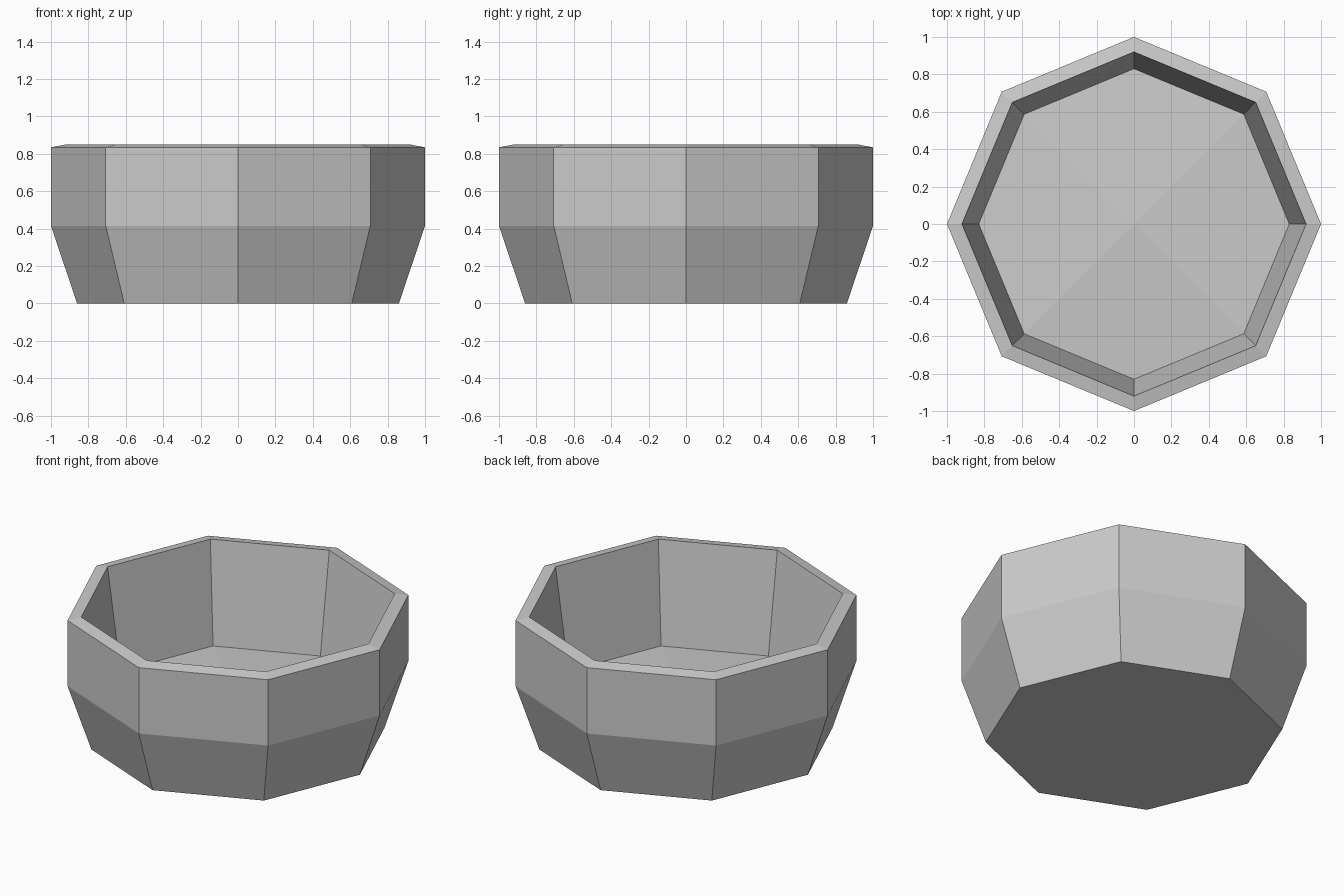
import bpy, bmesh
from math import cos, sin, pi

if "Cube" in bpy.data.objects:
    bpy.data.objects.remove(bpy.data.objects["Cube"], do_unlink=True)

SIDES = 8
# (radius, height): base, shoulder, outer rim, inner rim, floor edge
PROFILE = [(0.86, 0), (1, 0.415), (1, 0.835), (0.92, 0.85), (0.83, 0.21)]
FLOOR_PEAK = 0.265

grey = bpy.data.materials.new("stone_grey")
grey.use_nodes = True
colour = (0.6, 0.6, 0.6, 1)
grey.diffuse_color = colour
grey.node_tree.nodes["Principled BSDF"].inputs["Base Color"].default_value = colour

bm = bmesh.new()


def ring(radius, z):
    angles = [2 * pi * i / SIDES for i in range(SIDES)]
    return [bm.verts.new((radius * cos(a), radius * sin(a), z)) for a in angles]


# Outer wall, rim and inner wall
rings = [ring(r, z) for r, z in PROFILE]
for low, high in zip(rings, rings[1:]):
    for i in range(SIDES):
        j = (i + 1) % SIDES
        bm.faces.new((low[i], low[j], high[j], high[i]))

# Flat underside
bm.faces.new(rings[0][::-1])

# Inner floor, four facets rising gently to the middle
floor = rings[-1]
peak = bm.verts.new((0, 0, FLOOR_PEAK))
for i in range(1, SIDES, 2):
    bm.faces.new((floor[i], floor[(i + 1) % SIDES], floor[(i + 2) % SIDES], peak))

bmesh.ops.recalc_face_normals(bm, faces=bm.faces)
mesh = bpy.data.meshes.new("bowl")
bm.to_mesh(mesh)
bm.free()
mesh.materials.append(grey)
bowl = bpy.data.objects.new("bowl", mesh)
bpy.context.collection.objects.link(bowl)
